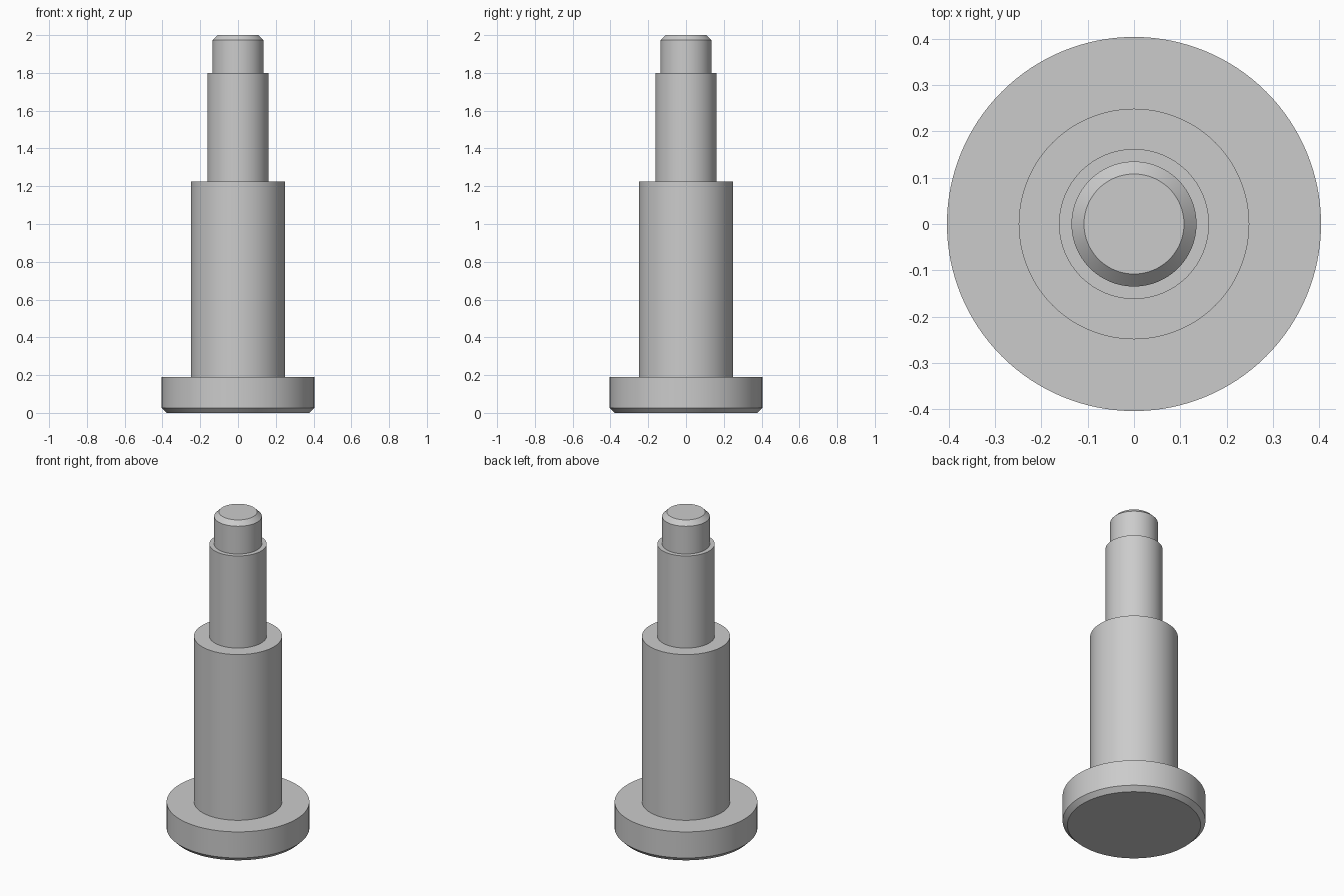
import bpy
import bmesh
import math

cube = bpy.data.objects.get("Cube")
if cube:
    bpy.data.objects.remove(cube, do_unlink=True)

SEGMENTS = 128
CHAMFER = 0.027

# Plain grey metal
steel = bpy.data.materials.new("grey_steel")
steel.use_nodes = True
colour = (0.6, 0.6, 0.6, 1.0)
steel.diffuse_color = colour
steel.node_tree.nodes["Principled BSDF"].inputs["Base Color"].default_value = colour


def lathe(name, profile):
    """Spin a (radius, height) profile into a closed solid about z."""
    bm = bmesh.new()
    rings = []
    for radius, z in profile:
        ring = []
        for i in range(SEGMENTS):
            a = math.tau * i / SEGMENTS
            ring.append(bm.verts.new((radius * math.cos(a), radius * math.sin(a), z)))
        rings.append(ring)
    for low, high in zip(rings, rings[1:]):
        for i in range(SEGMENTS):
            j = (i + 1) % SEGMENTS
            bm.faces.new((low[i], low[j], high[j], high[i]))
    bm.faces.new(rings[0][::-1])
    bm.faces.new(rings[-1])
    bmesh.ops.recalc_face_normals(bm, faces=bm.faces)
    mesh = bpy.data.meshes.new(name)
    bm.to_mesh(mesh)
    bm.free()
    mesh.materials.append(steel)
    obj = bpy.data.objects.new(name, mesh)
    bpy.context.collection.objects.link(obj)
    bpy.ops.object.select_all(action="DESELECT")
    obj.select_set(True)
    bpy.context.view_layer.objects.active = obj
    bpy.ops.object.shade_smooth_by_angle(angle=math.radians(30))
    return obj


# Head, shoulder, neck and tip, turned as one stepped pin
HEAD, SHOULDER, NECK, TIP = 0.404, 0.249, 0.162, 0.135
HEAD_TOP, SHOULDER_TOP, NECK_TOP, TIP_TOP = 0.19, 1.225, 1.8, 2.0

lathe("stepped_pin", [
    (HEAD - CHAMFER, 0), (HEAD, CHAMFER), (HEAD, HEAD_TOP),
    (SHOULDER, HEAD_TOP), (SHOULDER, SHOULDER_TOP),
    (NECK, SHOULDER_TOP), (NECK, NECK_TOP),
    (TIP, NECK_TOP), (TIP, TIP_TOP - CHAMFER), (TIP - CHAMFER, TIP_TOP),
])
